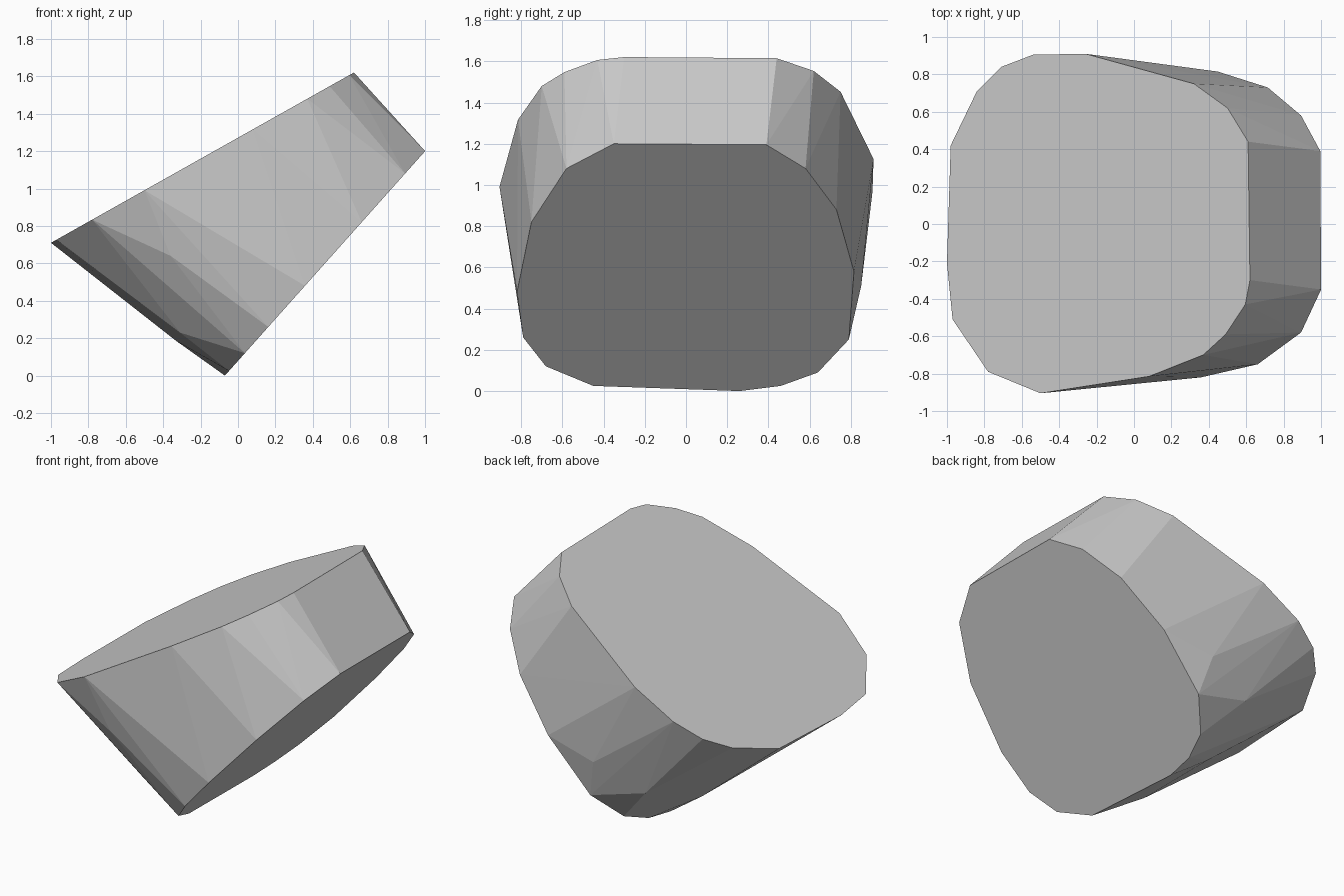
import bpy, bmesh

if "Cube" in bpy.data.objects:
    bpy.data.objects.remove(bpy.data.objects["Cube"])

# Outline of the sloping upper face, as (x, y)
upper_outline = [(-1.0, -0.21), (-0.97, -0.51), (-0.78, -0.79), (-0.5, -0.905),
                 (0.08, -0.815), (0.37, -0.70), (0.49, -0.59), (0.595, -0.43),
                 (0.62, -0.30), (0.61, 0.44), (0.50, 0.62), (0.32, 0.75),
                 (-0.26, 0.91), (-0.54, 0.905), (-0.71, 0.84), (-0.84, 0.71),
                 (-0.98, 0.42)]

# Outline of the steeper lower face, as (y, z)
lower_outline = [(-0.35, 1.2), (0.39, 1.195), (0.58, 1.08), (0.73, 0.88),
                 (0.815, 0.58), (0.79, 0.25), (0.64, 0.09), (0.46, 0.025),
                 (0.26, 0.0), (-0.45, 0.025), (-0.68, 0.12), (-0.79, 0.26),
                 (-0.82, 0.48), (-0.75, 0.82), (-0.58, 1.08)]

# Corners on the chipped wall between the two faces
wall_corners = [(0.09, 0.85, 0.51), (-0.236, 0.766, 0.357),
                (-0.36, -0.835, 0.64), (-0.31, -0.55, 0.23),
                (-0.33, -0.3, 0.185), (-0.33, 0.3, 0.185)]

# Place each outline on its own tilted plane
points = [(x, y, 1.272 + 0.562 * x) for x, y in upper_outline]
points += [(z / 1.121 - 0.07, y, z) for y, z in lower_outline]
points += wall_corners

# Wrap the corners into one faceted block
bm = bmesh.new()
for p in points:
    bm.verts.new(p)
hull = bmesh.ops.convex_hull(bm, input=bm.verts)
loose = [v for v in bm.verts if not v.link_faces]
bmesh.ops.delete(bm, geom=loose, context='VERTS')
bmesh.ops.dissolve_limit(bm, angle_limit=0.01, verts=bm.verts, edges=bm.edges)
bmesh.ops.recalc_face_normals(bm, faces=bm.faces)

mesh = bpy.data.meshes.new("wedge_block")
bm.to_mesh(mesh)
bm.free()

# Plain stone colour
stone = bpy.data.materials.new("stone_grey")
stone.diffuse_color = (0.6, 0.6, 0.6, 1)
stone.use_nodes = True
stone.node_tree.nodes["Principled BSDF"].inputs["Base Color"].default_value = stone.diffuse_color
mesh.materials.append(stone)

block = bpy.data.objects.new("wedge_block", mesh)
bpy.context.collection.objects.link(block)
